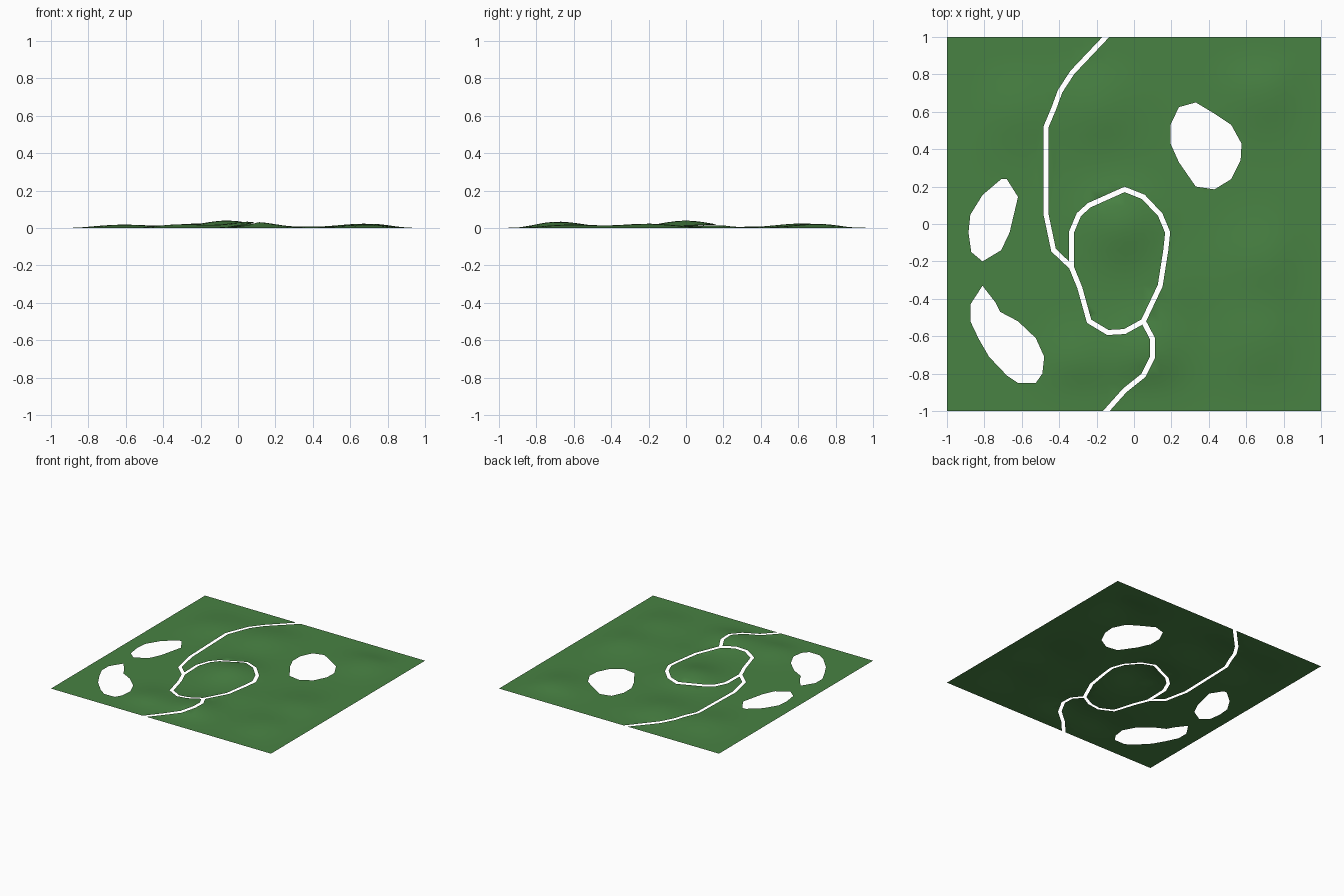
import bpy, bmesh, math
from mathutils import Vector
from mathutils.geometry import delaunay_2d_cdt

if "Cube" in bpy.data.objects:
    bpy.data.objects.remove(bpy.data.objects["Cube"])

# Pond openings (plan outlines)
ponds = [
    [(.33, .65), (.24, .625), (.195, .53), (.195, .43), (.24, .33), (.33, .20),
     (.43, .185), (.52, .24), (.57, .34), (.575, .43), (.52, .53), (.43, .59)],
    [(-.71, .24), (-.68, .24), (-.62, .145), (-.665, -.045), (-.71, -.14),
     (-.81, -.2), (-.87, -.15), (-.885, -.045), (-.875, .05), (-.81, .155)],
    [(-.81, -.33), (-.74, -.42), (-.715, -.47), (-.62, -.52), (-.525, -.61),
     (-.48, -.71), (-.49, -.8), (-.525, -.85), (-.62, -.85), (-.68, -.81),
     (-.775, -.71), (-.83, -.615), (-.875, -.52), (-.875, -.43)],
]
# Footpath centre lines: north path, ring, south path
north = [(-.122, 1.03), (-.33, .81), (-.395, .71), (-.43, .615), (-.47, .52),
         (-.47, .05), (-.45, -.045), (-.43, -.14), (-.335, -.23)]
ring = [(-.05, .185), (.05, .145), (.14, .05), (.18, -.045), (.17, -.14), (.14, -.33),
        (.05, -.52), (-.05, -.575), (-.14, -.58), (-.24, -.52), (-.29, -.34),
        (-.335, -.23), (-.335, -.045), (-.295, .05), (-.24, .1)]
south = [(.05, -.52), (.10, -.615), (.10, -.71), (.05, -.81), (-.05, -.89), (-.175, -1.03)]
# Gentle hills: x, y, radius, height
hills = [(-.06, .0, .17, .040), (.07, -.68, .16, .034), (-.2, .62, .18, .024),
         (.68, -.2, .19, .023), (.68, -.62, .17, .018), (.68, .7, .17, .022),
         (-.62, .6, .17, .018), (-.3, -.72, .15, .02), (.22, -.3, .15, .01)]


def strip_quads(line, closed, half=.0135):
    """Mitred quads along a centre line."""
    p = [Vector(c) for c in line]
    n = len(p)
    sides = []
    for i in range(n):
        a = p[i - 1] if closed or i > 0 else p[i] * 2 - p[1]
        b = p[(i + 1) % n] if closed or i < n - 1 else p[i] * 2 - p[i - 1]
        d1, d2 = (p[i] - a).normalized(), (b - p[i]).normalized()
        t = (d1 + d2).normalized()
        m = Vector((-t.y, t.x)) * (half / t.dot(d1))
        sides.append((p[i] + m, p[i] - m))
    quads = []
    for i in range(n if closed else n - 1):
        (a, b), (c, d) = sides[i], sides[(i + 1) % n]
        quads.append([a, b, d, c])
    return quads


def inside(q, poly):
    hit = False
    for i in range(len(poly)):
        a, b = poly[i - 1], poly[i]
        if (a[1] > q[1]) != (b[1] > q[1]):
            if q[0] < a[0] + (q[1] - a[1]) * (b[0] - a[0]) / (b[1] - a[1]):
                hit = not hit
    return hit


def height(x, y):
    z = sum(h * math.exp(-((x - cx) ** 2 + (y - cy) ** 2) / (2 * (r * .8) ** 2))
            for cx, cy, r, h in hills)
    edge = min(1, max(0, (1 - max(abs(x), abs(y))) / .25))
    return z * edge * edge * (3 - 2 * edge)


# Triangulate the lawn with the outlines as constraints
cuts = ponds + strip_quads(north, False) + strip_quads(ring, True) + strip_quads(south, False)
N = 42
pts = [Vector((-1 + 2 * i / N, -1 + 2 * j / N)) for i in range(N + 1) for j in range(N + 1)]
edges = []
for poly in cuts + [[(-1, -1), (1, -1), (1, 1), (-1, 1)]]:
    s, n = len(pts), len(poly)
    pts += [Vector(c) for c in poly]
    edges += [(s + k, s + (k + 1) % n) for k in range(n)]
verts, _, faces, *_ = delaunay_2d_cdt(pts, edges, [], 0, 1e-5)

# Keep only the grass, dropping ponds and footpaths
keep = []
for f in faces:
    c = sum((verts[i] for i in f), Vector((0, 0))) / len(f)
    if max(abs(c.x), abs(c.y)) < 1 and not any(inside(c, q) for q in cuts):
        keep.append(f)

bm = bmesh.new()
bv = [bm.verts.new((v.x, v.y, height(v.x, v.y))) for v in verts]
for f in keep:
    face = bm.faces.new([bv[i] for i in f])
    face.smooth = True
    face.normal_update()
    if face.normal.z < 0:
        face.normal_flip()
bmesh.ops.delete(bm, geom=[v for v in bm.verts if not v.link_faces], context='VERTS')
mesh = bpy.data.meshes.new("lawn")
bm.to_mesh(mesh)
bm.free()
grass = bpy.data.materials.new("grass green")
grass.diffuse_color = (.065, .223, .056, 1)
grass.use_nodes = True
grass.node_tree.nodes["Principled BSDF"].inputs["Base Color"].default_value = grass.diffuse_color
mesh.materials.append(grass)
bpy.context.collection.objects.link(bpy.data.objects.new("lawn", mesh))
